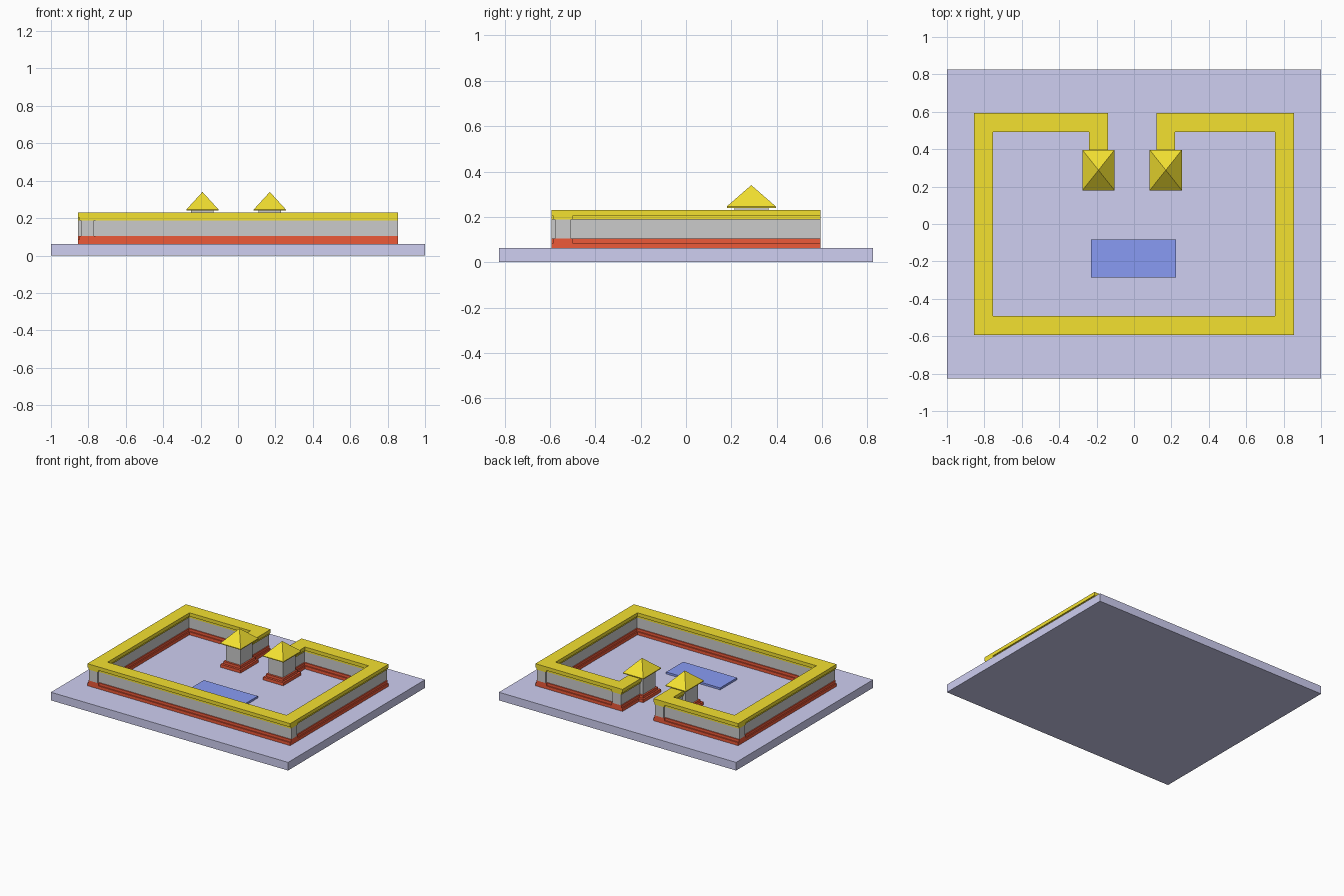
import bpy, bmesh
from mathutils import Matrix, Vector

if "Cube" in bpy.data.objects:
    bpy.data.objects.remove(bpy.data.objects["Cube"])


def material(name, rgb):
    m = bpy.data.materials.new(name)
    m.diffuse_color = (*rgb, 1)
    m.use_nodes = True
    m.node_tree.nodes["Principled BSDF"].inputs["Base Color"].default_value = m.diffuse_color
    return m


LILAC = material("lilac", (0.62, 0.62, 0.88))
RED = material("red", (0.85, 0.1, 0.04))
YELLOW = material("yellow", (0.9, 0.75, 0.03))
BLUE = material("blue", (0.25, 0.33, 0.9))


def boxes(name, spans, mat=None):
    """One object made of boxes given as (x0, x1, y0, y1, z0, z1)."""
    bm = bmesh.new()
    for x0, x1, y0, y1, z0, z1 in spans:
        centre = Vector((x0 + x1, y0 + y1, z0 + z1)) / 2
        size = Matrix.Diagonal((x1 - x0, y1 - y0, z1 - z0, 1))
        bmesh.ops.create_cube(bm, size=1, matrix=Matrix.Translation(centre) @ size)
    return finish(name, bm, mat)


def finish(name, bm, mat):
    mesh = bpy.data.meshes.new(name)
    bm.to_mesh(mesh)
    bm.free()
    ob = bpy.data.objects.new(name, mesh)
    bpy.context.collection.objects.link(ob)
    if mat:
        mesh.materials.append(mat)
    return ob


def wall(name, start, end):
    """Straight stepped wall between two points along x or y."""
    def layer(half, z0, z1):
        (xa, ya), (xb, yb) = start, end
        hx, hy = (half, 0) if xa == xb else (0, half)
        return (min(xa, xb) - hx, max(xa, xb) + hx,
                min(ya, yb) - hy, max(ya, yb) + hy, z0, z1)
    boxes(name + "_base", [layer(0.05, 0.062, 0.085), layer(0.042, 0.085, 0.105)], RED)
    boxes(name + "_body", [layer(0.035, 0.105, 0.188)])
    boxes(name + "_cap", [layer(0.042, 0.188, 0.203), layer(0.05, 0.203, 0.23)], YELLOW)


# ground slab and pool
boxes("ground_slab", [(-1, 1, -0.825, 0.825, 0, 0.062)], LILAC)
boxes("pool", [(-0.23, 0.225, -0.287, -0.083, 0.062, 0.077)], BLUE)

# enclosing walls, each running past the next at the corners
X, Y, CX, CY = 0.855, 0.593, 0.805, 0.543
wall("front_wall", (-CX, -CY), (X, -CY))
wall("right_wall", (CX, -CY), (CX, Y))
wall("left_wall", (-CX, -Y), (-CX, CY))
wall("back_left_wall", (-X, CY), (-0.19, CY))
wall("back_right_wall", (0.17, CY), (CX, CY))

# gateway returns and pillars with pyramid roofs
for side, px in (("left", -0.19), ("right", 0.17)):
    py = 0.288
    wall(side + "_gate_return", (px, 0.34), (px, Y))

    def block(hx, hy, z0, z1):
        return (px - hx, px + hx, py - hy, py + hy, z0, z1)
    boxes(side + "_pillar_base", [block(0.085, 0.107, 0.062, 0.085),
                                  block(0.072, 0.09, 0.085, 0.105)], RED)
    boxes(side + "_pillar_body", [block(0.06, 0.075, 0.105, 0.242)])
    # pyramid roof: thin eave slab with its top poked up to the apex
    roof = boxes(side + "_pillar_roof", [block(0.086, 0.108, 0.24, 0.246)], YELLOW)
    bm = bmesh.new()
    bm.from_mesh(roof.data)
    bm.normal_update()
    top = [f for f in bm.faces if f.normal.z > 0.9]
    bmesh.ops.poke(bm, faces=top, offset=0.094)
    bm.to_mesh(roof.data)
    bm.free()
